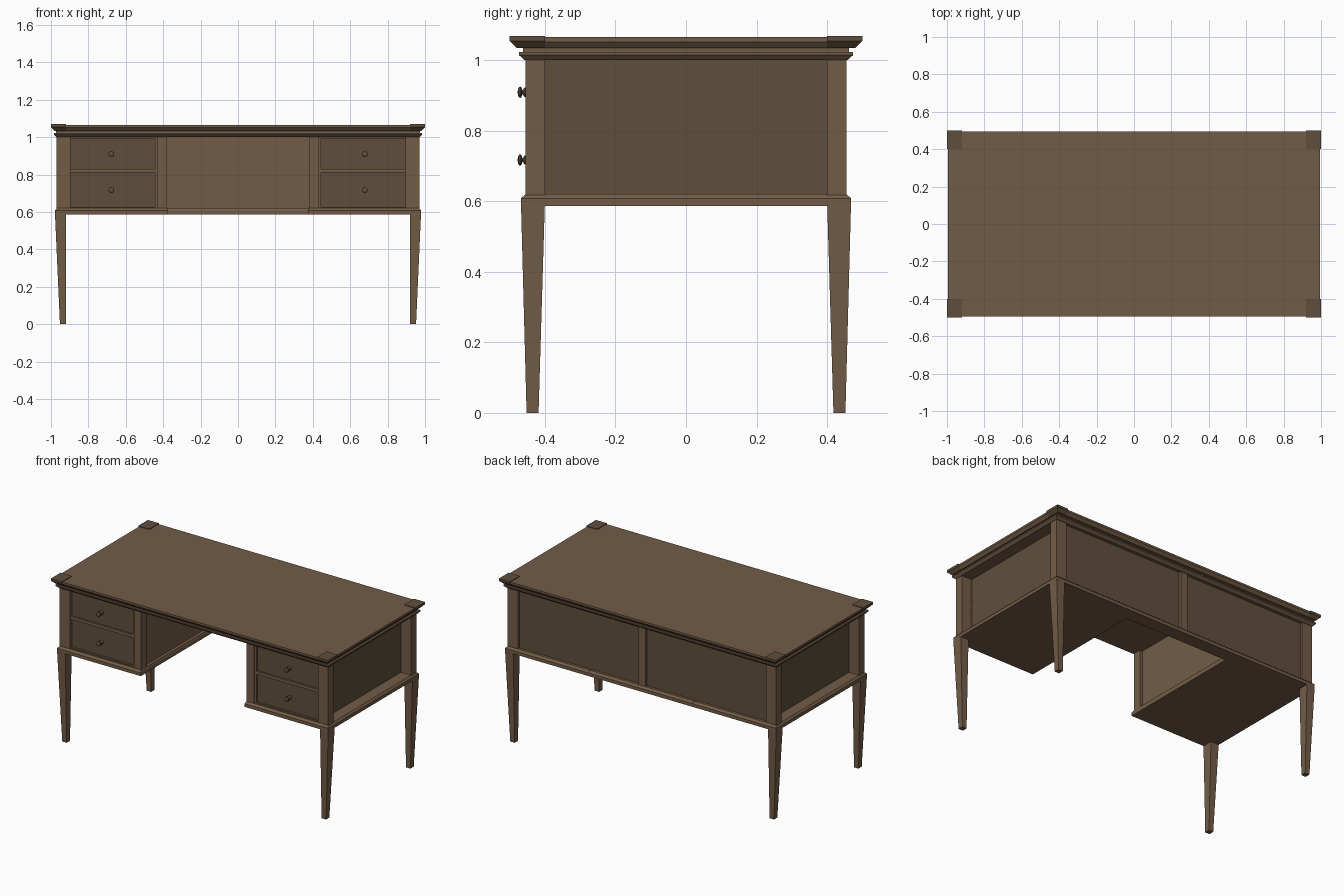
import bpy, bmesh, math

if "Cube" in bpy.data.objects:
    bpy.data.objects.remove(bpy.data.objects["Cube"])


def material(name, rgb):
    m = bpy.data.materials.new(name)
    m.diffuse_color = (*rgb, 1)
    m.use_nodes = True
    m.node_tree.nodes["Principled BSDF"].inputs["Base Color"].default_value = m.diffuse_color
    return m


WOOD = material("light_wood", (0.17, 0.108, 0.063))
DARK = material("dark_wood", (0.115, 0.078, 0.045))


def finish(name, bm, mat):
    bmesh.ops.recalc_face_normals(bm, faces=bm.faces)
    me = bpy.data.meshes.new(name)
    bm.to_mesh(me)
    bm.free()
    ob = bpy.data.objects.new(name, me)
    bpy.context.collection.objects.link(ob)
    me.materials.append(mat)
    return ob


def loft(name, sections, mat=WOOD, mx=1, my=1):
    """Stack of rectangles (x0, x1, y0, y1, z), optionally mirrored by mx / my."""
    bm = bmesh.new()
    rings = []
    for x0, x1, y0, y1, z in sections:
        rings.append([bm.verts.new((x * mx, y * my, z))
                      for x, y in ((x0, y0), (x1, y0), (x1, y1), (x0, y1))])
    for a, b in zip(rings, rings[1:]):
        for i in range(4):
            j = (i + 1) % 4
            bm.faces.new((a[i], a[j], b[j], b[i]))
    bm.faces.new(rings[0])
    bm.faces.new(rings[-1])
    return finish(name, bm, mat)


def box(name, x0, x1, y0, y1, z0, z1, mat=WOOD, mx=1, my=1):
    return loft(name, [(x0, x1, y0, y1, z0), (x0, x1, y0, y1, z1)], mat, mx, my)


def centred(name, levels, mat=WOOD):
    return loft(name, [(-x, x, -y, y, z) for x, y, z in levels], mat)


def knob(name, x, y, z, profile, n=20):
    bm = bmesh.new()
    rings = []
    for r, d in profile:
        rings.append([bm.verts.new((x + r * math.cos(2 * math.pi * i / n), y - d,
                                    z + r * math.sin(2 * math.pi * i / n))) for i in range(n)])
    for a, b in zip(rings, rings[1:]):
        for i in range(n):
            j = (i + 1) % n
            bm.faces.new((a[i], a[j], b[j], b[i]))
    bm.faces.new(rings[0])
    bm.faces.new(rings[-1])
    ob = finish(name, bm, DARK)
    bpy.context.view_layer.objects.active = ob
    ob.select_set(True)
    bpy.ops.object.shade_smooth_by_angle(angle=math.radians(35))
    ob.select_set(False)


# Table top and the mouldings beneath it
centred("table_top", [(0.98, 0.48, 1.034), (0.995, 0.495, 1.052), (0.995, 0.495, 1.065)])
centred("top_neck", [(0.972, 0.462, 1.022), (0.972, 0.462, 1.035)])
centred("top_moulding", [(0.972, 0.458, 1.0), (0.985, 0.473, 1.014), (0.985, 0.473, 1.023)])

# Corner caps, corner posts and tapered legs
for mx in (-1, 1):
    for my in (-1, 1):
        loft("corner_cap", [(0.92, 0.98, 0.4, 0.48, 1.034), (0.92, 1.0, 0.4, 0.5, 1.054),
                            (0.92, 1.0, 0.4, 0.5, 1.069)], DARK, mx, my)
        box("corner_post", 0.895, 0.97, 0.4, 0.455, 0.61, 1.0, WOOD, mx, my)
        loft("leg", [(0.92, 0.952, 0.418, 0.452, 0.0), (0.92, 0.979, 0.4, 0.468, 0.6)],
             WOOD, mx, my)

# Back panels with a centre stile, and the rail below
box("back_panel", -0.91, 0.91, 0.4, 0.438, 0.6, 1.0, DARK)
box("back_stile", -0.025, 0.025, 0.42, 0.455, 0.61, 1.0)
box("kneehole_back", -0.41, 0.41, 0.395, 0.41, 0.6, 1.0)
loft("back_rail", [(-0.376, 0.376, 0.38, 0.468, 0.587), (-0.376, 0.376, 0.38, 0.468, 0.608),
                   (-0.376, 0.376, 0.385, 0.455, 0.62)])

KNOB = [(0.013, 0), (0.013, 0.024), (0.010, 0.027), (0.006, 0.029), (0.006, 0.032),
        (0.0135, 0.033), (0.0158, 0.036), (0.0150, 0.040), (0.010, 0.043), (0.004, 0.044)]

# Drawer pedestals
for mx in (-1, 1):
    loft("pedestal_base", [(0.375, 0.979, -0.468, 0.468, 0.587),
                           (0.375, 0.979, -0.468, 0.468, 0.608),
                           (0.38, 0.968, -0.455, 0.455, 0.62)], WOOD, mx)
    box("pedestal_body", 0.40, 0.89, -0.42, 0.4, 0.61, 1.0, WOOD, mx)
    box("side_panel", 0.88, 0.895, -0.41, 0.41, 0.61, 1.0, DARK, mx)
    box("kneehole_post", 0.38, 0.433, -0.455, -0.4, 0.61, 1.0, WOOD, mx)
    # Face frame around the drawers
    box("frame_side", 0.43, 0.445, -0.446, -0.4, 0.61, 1.0, WOOD, mx)
    box("frame_side", 0.91, 0.922, -0.446, -0.4, 0.61, 1.0, WOOD, mx)
    for z0, z1 in ((0.61, 0.627), (0.81, 0.83), (0.992, 1.0)):
        box("frame_rail", 0.44, 0.915, -0.446, -0.4, z0, z1, WOOD, mx)
    # Drawers with turned knobs
    for z0, z1, zk in ((0.625, 0.812, 0.717), (0.828, 0.994, 0.909)):
        box("drawer_front", 0.443, 0.912, -0.434, -0.4, z0, z1, DARK, mx)
        knob("drawer_knob", 0.678 * mx, -0.433, zk, KNOB)
